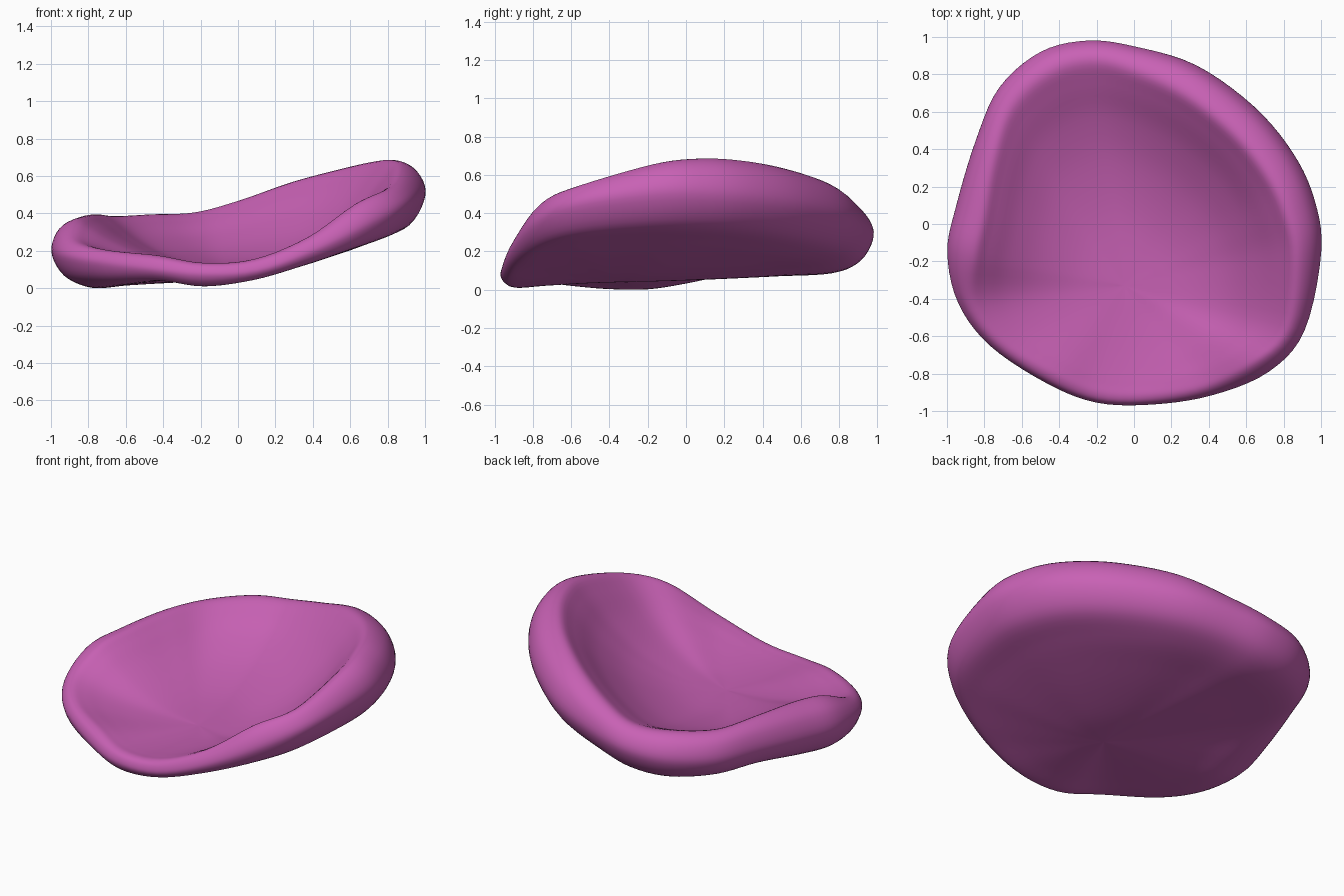
import bpy
import bmesh
from mathutils import Vector

default_cube = bpy.data.objects.get("Cube")
if default_cube:
    bpy.data.objects.remove(default_cube, do_unlink=True)

CENTRE = Vector((-0.05, -0.33))
FLOOR_TOP, FLOOR_UNDER = 0.12, 0.045
STEPS = 5

# Rim stations, anticlockwise: x, y, height of outer edge, of crest, of underside
STATIONS = [Vector(s) for s in (
    (1, -.15, .5, .66, .26), (.965, .13, .5, .69, .26),
    (.85, .38, .48, .68, .25), (.64, .63, .44, .64, .22),
    (.33, .85, .38, .57, .18), (0, .95, .32, .47, .14),
    (-.25, .98, .28, .41, .1), (-.5, .92, .26, .4, .09),
    (-.72, .73, .25, .39, .1), (-.845, .45, .25, .4, .1),
    (-.95, .1, .22, .39, .04), (-.998, -.15, .2, .36, .01),
    (-.94, -.42, .17, .26, .01), (-.77, -.65, .14, .21, .025),
    (-.47, -.85, .11, .18, .045), (-.2, -.955, .08, .14, .015),
    (.1, -.965, .1, .16, .05), (.42, -.915, .21, .28, .13),
    (.72, -.79, .35, .46, .2), (.91, -.57, .44, .55, .24))]

# Inner wall: share of the crest radius, share of the crest height
WALL = ((.3, .07), (.55, .26), (.75, .54), (.9, .84))


def spline(points, steps, closed):
    """Smooth curve passing through every point."""
    count = len(points)
    result = []

    def pick(i):
        return points[i % count] if closed else points[max(0, min(i, count - 1))]

    for i in range(count if closed else count - 1):
        a, b, c, d = (pick(i + k) for k in (-1, 0, 1, 2))
        for step in range(steps):
            t = step / steps
            result.append(b + (c - a) * (t / 2)
                          + (a * 2 - b * 5 + c * 4 - d) * (t * t / 2)
                          + (b * 3 - a - c * 3 + d) * (t ** 3 / 2))
    if not closed:
        result.append(points[-1].copy())
    return result


def section(station):
    """Cross-section from the dish floor, over the rim, to the underside."""
    x, y, edge, crest, under = station
    out = Vector((x, y)) - CENTRE
    upper, lower = crest - edge, edge - under
    crest_inset = 0.85 * upper / out.length
    under_inset = 1.15 * lower / out.length
    crest_at, under_at = 1 - crest_inset, 1 - under_inset
    shape = [(0, FLOOR_TOP)]
    shape += [(s * crest_at, FLOOR_TOP + h * (crest - FLOOR_TOP)) for s, h in WALL]
    shape += [(crest_at, crest),
              (1 - 0.29 * crest_inset, edge + 0.71 * upper),
              (1, edge),
              (1 - 0.31 * under_inset, under + 0.34 * lower),
              (under_at, under)]
    shape += [(s * under_at, FLOOR_UNDER + (under - FLOOR_UNDER) * s ** 1.4)
              for s in (0.75, 0.5, 0.25)]
    shape.append((0, FLOOR_UNDER))
    return spline([(CENTRE + out * t).to_3d() + Vector((0, 0, z))
                   for t, z in shape], STEPS, False)


# Dish body: sections joined around the centre, with one pole above and below
bm = bmesh.new()
sections = [section(s) for s in spline(STATIONS, STEPS, True)]
top_pole = bm.verts.new(sections[0][0])
under_pole = bm.verts.new(sections[0][-1])
strips = [[bm.verts.new(p) for p in sec[1:-1]] for sec in sections]
for i, strip in enumerate(strips):
    following = strips[(i + 1) % len(strips)]
    bm.faces.new((top_pole, strip[0], following[0]))
    bm.faces.new((under_pole, following[-1], strip[-1]))
    for j in range(len(strip) - 1):
        bm.faces.new((strip[j], strip[j + 1], following[j + 1], following[j]))

# Rest the dish on the ground
lowest = min(v.co.z for v in bm.verts)
bmesh.ops.translate(bm, verts=bm.verts[:], vec=(0, 0, -lowest))
bmesh.ops.recalc_face_normals(bm, faces=bm.faces[:])
for face in bm.faces:
    face.smooth = True
mesh = bpy.data.meshes.new("curved_dish")
bm.to_mesh(mesh)
bm.free()

# Colour
pink = bpy.data.materials.new("orchid_pink")
pink.use_nodes = True
pink.diffuse_color = (0.58, 0.12, 0.46, 1)
pink.node_tree.nodes["Principled BSDF"].inputs["Base Color"].default_value = pink.diffuse_color
mesh.materials.append(pink)

dish = bpy.data.objects.new("curved_dish", mesh)
bpy.context.collection.objects.link(dish)
